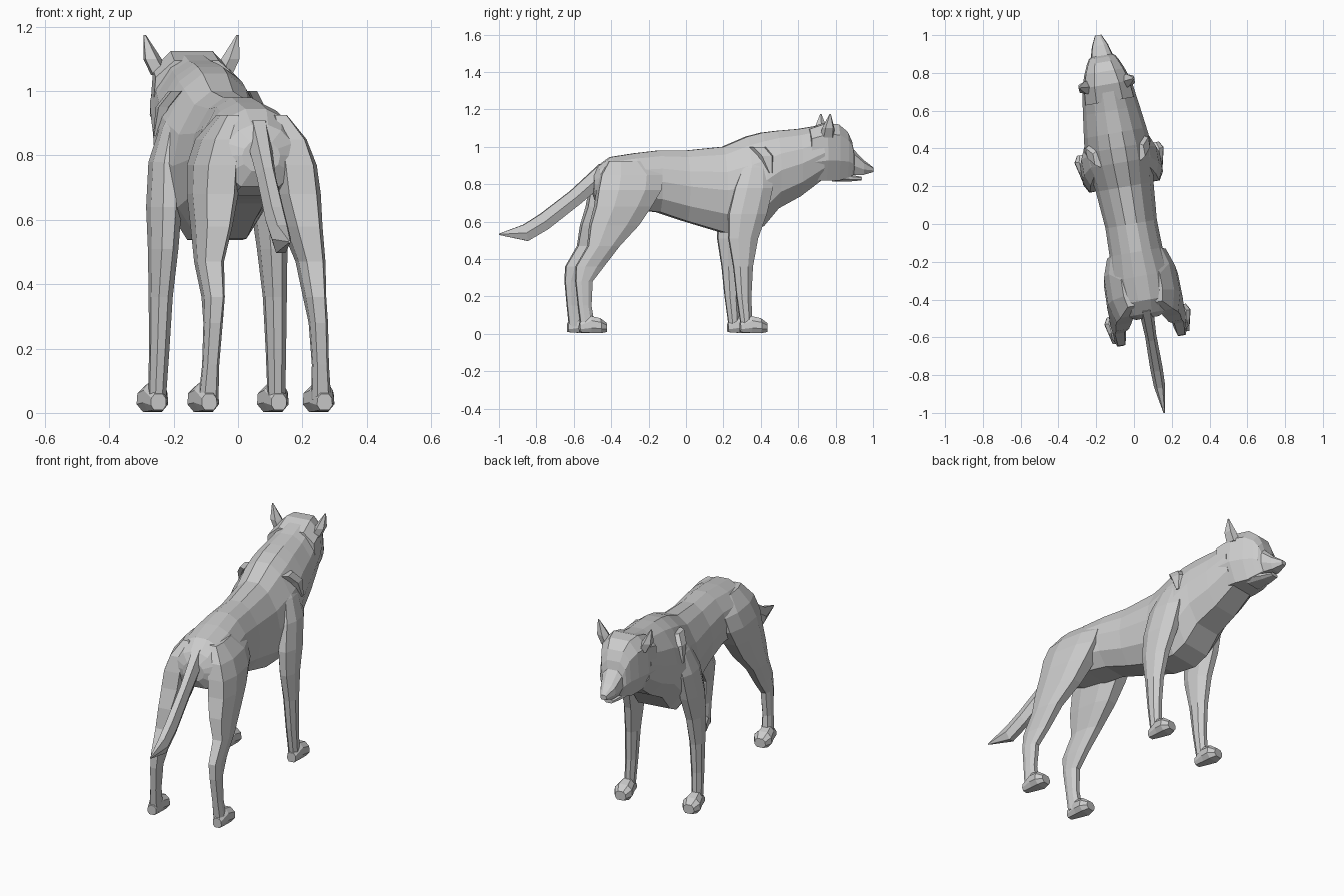
import bpy, bmesh
from math import cos, sin, pi, radians

YAW = radians(9.93)      # whole animal stands slightly turned
OFFSET = -0.015


def loft(name, rings, shape, mirror=False):
    """Skin rings (x, y, z, half width, half depth, tilt); tilt 0 = flat, 90 = upright."""
    bm = bmesh.new()
    loops = []
    for x, y, z, rx, rv, tilt in rings:
        c, s = cos(radians(tilt)), sin(radians(tilt))
        loops.append([bm.verts.new((x + rx * w, y + rv * h * c, z + rv * h * s))
                      for w, h in shape])
    n = len(shape)
    for a, b in zip(loops, loops[1:]):
        for i in range(n):
            j = (i + 1) % n
            bm.faces.new((a[i], a[j], b[j], b[i]))
    bm.faces.new(loops[0])
    bm.faces.new(loops[-1])
    bmesh.ops.recalc_face_normals(bm, faces=bm.faces)
    mesh = bpy.data.meshes.new(name)
    bm.to_mesh(mesh)
    bm.free()
    ob = bpy.data.objects.new(name, mesh)
    bpy.context.collection.objects.link(ob)
    ob.rotation_euler.z = YAW
    ob.location.x = OFFSET
    if mirror:
        ob.modifiers.new("mirror", 'MIRROR').use_mirror_merge = False
    return ob


def upright(sections):
    """Turn (y, bottom, top, half width) sections into upright rings."""
    return [(0, y, (lo + hi) / 2, w, (hi - lo) / 2, 90) for y, lo, hi, w in sections]


def ngon(n, turn=0.5):
    return [(cos(2 * pi * (i + turn) / n), sin(2 * pi * (i + turn) / n)) for i in range(n)]


def symmetric(half):
    """Complete a right-hand outline with its mirror image."""
    return half + [(-w, h) for w, h in reversed(half)]


BARREL = symmetric([(0.22, 1), (0.56, 0.82), (0.88, 0.42), (1, 0.0), (0.9, -0.55), (0.5, -0.97)])
BOXY = symmetric([(0.5, 1), (0.95, 0.45), (1, -0.4), (0.6, -1)])
SKULL = symmetric([(0.5, 1), (0.92, 0.62), (1, -0.3), (0.62, -1)])

# torso with chest and neck
loft("torso", upright([
    (-0.505, 0.75, 0.85, 0.06), (-0.48, 0.70, 0.895, 0.12), (-0.41, 0.67, 0.945, 0.15),
    (-0.28, 0.66, 0.965, 0.16), (-0.15, 0.645, 0.98, 0.142), (0.0, 0.595, 0.98, 0.138),
    (0.20, 0.535, 1.0, 0.155), (0.33, 0.53, 1.055, 0.175), (0.41, 0.57, 1.075, 0.178),
    (0.49, 0.665, 1.085, 0.168), (0.61, 0.73, 1.095, 0.152), (0.73, 0.82, 1.115, 0.135)]),
     BARREL)

# skull tapering into the upper muzzle
loft("head", upright([
    (0.66, 0.82, 1.095, 0.14), (0.75, 0.82, 1.125, 0.132), (0.82, 0.82, 1.12, 0.108),
    (0.87, 0.835, 1.08, 0.086), (0.895, 0.845, 1.03, 0.072), (0.905, 0.85, 0.985, 0.058),
    (0.96, 0.85, 0.93, 0.043), (1.015, 0.865, 0.89, 0.017)]), SKULL)
loft("lower_jaw", upright([
    (0.80, 0.815, 0.87, 0.07), (0.89, 0.815, 0.85, 0.045), (0.95, 0.82, 0.84, 0.025)]), BOXY)

# ears
loft("ear", [(0.098, 0.75, 1.05, 0.032, 0.04, 0), (0.124, 0.752, 1.10, 0.03, 0.035, 0),
             (0.147, 0.757, 1.175, 0.004, 0.004, 0)], ngon(5), True)

# tail
loft("tail", [
    (0, -0.44, 0.87, 0.04, 0.055, 125), (0, -0.60, 0.73, 0.03, 0.05, 130),
    (0, -0.77, 0.60, 0.033, 0.052, 118), (0, -0.87, 0.54, 0.03, 0.052, 105),
    (0, -1.015, 0.532, 0.004, 0.004, 90)], ngon(6, 0), False)

# hind leg: thigh, hock and shank
loft("hind_leg", [
    (0.075, -0.33, 0.925, 0.03, 0.10, 0), (0.105, -0.315, 0.85, 0.06, 0.165, 0),
    (0.122, -0.33, 0.77, 0.072, 0.17, 0), (0.13, -0.365, 0.68, 0.072, 0.15, 0),
    (0.142, -0.415, 0.58, 0.058, 0.13, 0), (0.16, -0.475, 0.47, 0.042, 0.085, 0),
    (0.16, -0.55, 0.36, 0.032, 0.075, 0), (0.166, -0.583, 0.28, 0.028, 0.045, 0),
    (0.173, -0.58, 0.15, 0.025, 0.035, 0), (0.178, -0.565, 0.04, 0.03, 0.037, 0)], BOXY, True)

# front leg: shoulder blade down to wrist
loft("front_leg", [
    (0.10, 0.37, 0.97, 0.02, 0.05, 0), (0.135, 0.36, 0.89, 0.03, 0.08, 0),
    (0.158, 0.34, 0.78, 0.046, 0.11, 0), (0.165, 0.305, 0.64, 0.053, 0.11, 0),
    (0.172, 0.28, 0.51, 0.046, 0.085, 0), (0.18, 0.278, 0.36, 0.037, 0.056, 0),
    (0.184, 0.282, 0.20, 0.032, 0.042, 0), (0.188, 0.295, 0.05, 0.028, 0.033, 0)],
     ngon(8), True)

# paws
for name, x, y in (("front_paw", 0.19, 0.26), ("hind_paw", 0.182, -0.61)):
    loft(name, [(x, y, 0.034, 0.024, 0.025, 90), (x, y + 0.06, 0.05, 0.038, 0.045, 90),
                (x, y + 0.11, 0.043, 0.05, 0.04, 90),
                (x, y + 0.145, 0.034, 0.03, 0.024, 90)], BOXY, True)

# fur tufts over the shoulders
loft("shoulder_tuft", [
    (0.115, 0.37, 1.0, 0.025, 0.05, 0), (0.148, 0.41, 0.95, 0.025, 0.045, 0),
    (0.168, 0.43, 0.86, 0.01, 0.012, 0)], ngon(5), True)
